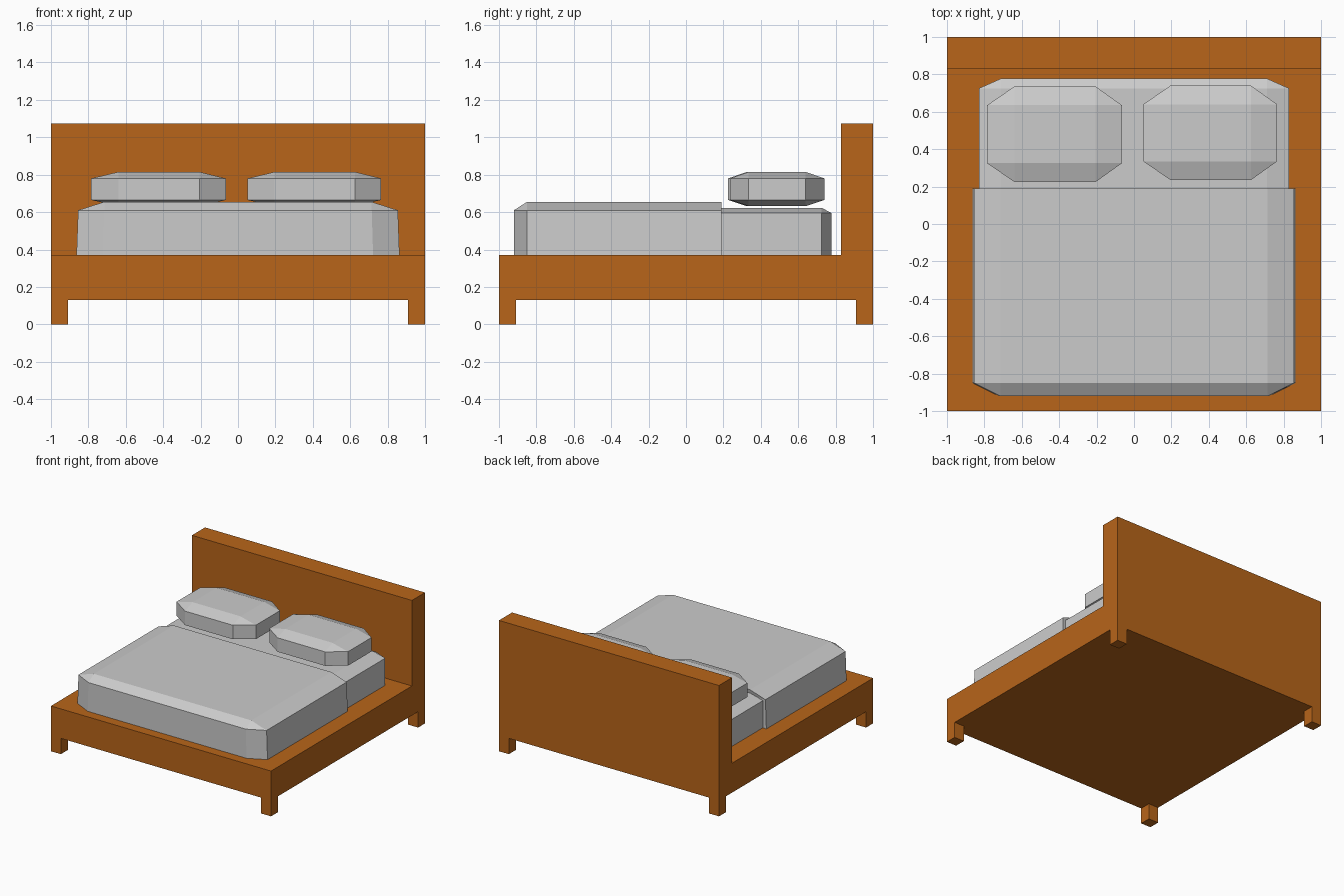
import bpy, bmesh

if "Cube" in bpy.data.objects:
    bpy.data.objects.remove(bpy.data.objects["Cube"])

wood = bpy.data.materials.new("wood")
wood.diffuse_color = (0.48, 0.13, 0.01, 1)
wood.use_nodes = True
wood.node_tree.nodes["Principled BSDF"].inputs["Base Color"].default_value = wood.diffuse_color


def finish(name, bm, mat=None):
    bmesh.ops.recalc_face_normals(bm, faces=bm.faces)
    mesh = bpy.data.meshes.new(name)
    bm.to_mesh(mesh)
    bm.free()
    if mat:
        mesh.materials.append(mat)
    obj = bpy.data.objects.new(name, mesh)
    bpy.context.collection.objects.link(obj)
    return obj


def box(name, x, y, z, mat):
    bm = bmesh.new()
    bmesh.ops.create_cube(bm, size=1)
    for v in bm.verts:
        v.co = [(a + b) / 2 + c * (b - a) for c, (a, b) in zip(v.co, (x, y, z))]
    return finish(name, bm, mat)


def cushion(name, *axes, flare=0.0):
    """Chamfered cube; each axis lists outer min, inner min, inner max, outer max."""
    bm = bmesh.new()
    bmesh.ops.create_cube(bm, size=2)
    bmesh.ops.bevel(bm, geom=bm.edges[:], offset=0.5, segments=1, affect='EDGES')
    for v in bm.verts:
        low = v.co.z < 0
        pick = [(0 if c < -0.75 else 1) if c < 0 else (3 if c > 0.75 else 2) for c in v.co]
        v.co = [axis[i] for axis, i in zip(axes, pick)]
        if low:
            v.co.x *= 1 + flare
    return finish(name, bm)


# Bed base and headboard: one L-shaped side profile extruded across the width
profile = [(-1, .13), (1, .13), (1, 1.075), (.83, 1.075), (.83, .372), (-1, .372)]
bm = bmesh.new()
face = bm.faces.new([bm.verts.new((-1, y, z)) for y, z in profile])
ext = bmesh.ops.extrude_face_region(bm, geom=[face])
bmesh.ops.translate(bm, vec=(2, 0, 0),
                    verts=[g for g in ext["geom"] if isinstance(g, bmesh.types.BMVert)])
finish("bed_frame", bm, wood)

# Corner legs
for side, xs in (("left", (-1, -.91)), ("right", (.91, 1))):
    for end, ys in (("front", (-1, -.91)), ("back", (.91, 1))):
        box(f"{end}_{side}_leg", xs, ys, (0, .13), wood)

# Mattress with a flat underside
cushion("mattress", (-.83, -.71, .71, .83), (-.88, -.82, .725, .778),
        (.372, .372, .595, .623))

# Blanket: chamfered at the foot, cut straight where it is folded
cushion("blanket", (-.855, -.715, .715, .855), (-.92, -.85, .19, .18),
        (.372, .372, .61, .655), flare=0.01)

# Pillows
cushion("left_pillow", (-.785, -.64, -.205, -.065), (.225, .325, .635, .735),
        (.632, .665, .78, .815))
cushion("right_pillow", (.05, .195, .625, .765), (.235, .335, .64, .74),
        (.632, .665, .78, .815))
